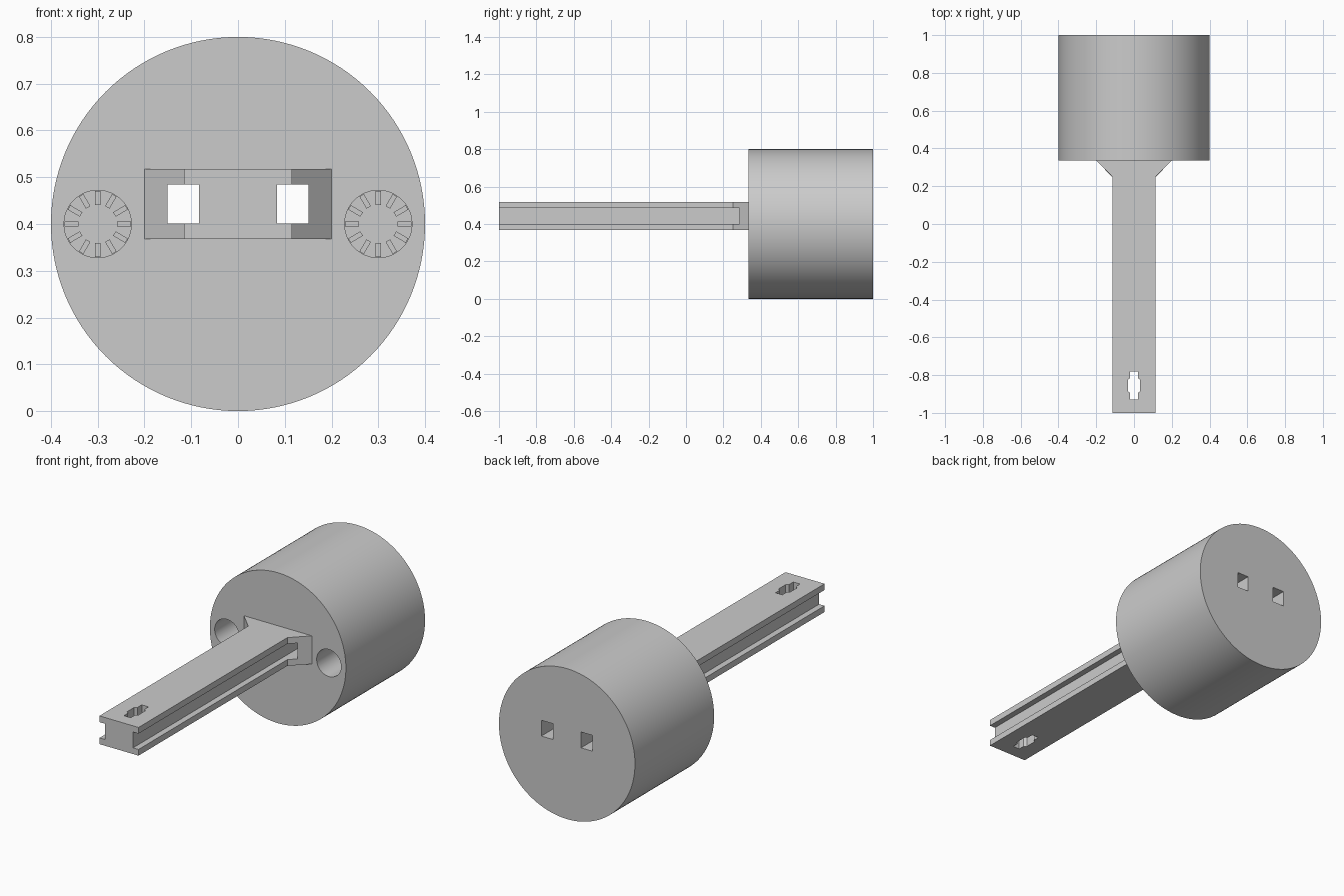
import bpy, math

if "Cube" in bpy.data.objects:
    bpy.data.objects.remove(bpy.data.objects["Cube"])

grey = bpy.data.materials.new("plain grey")
grey.use_nodes = True
COLOUR = (0.6, 0.6, 0.6, 1)
grey.diffuse_color = COLOUR
grey.node_tree.nodes["Principled BSDF"].inputs["Base Color"].default_value = COLOUR

AXIS_Z = 0.40       # height of the round body's axis
ROD_Z = 0.443       # height of the rod's middle
FACE_Y = 0.335      # front face of the round body


def cylinder(name, x, y0, y1, radius, sides):
    bpy.ops.mesh.primitive_cylinder_add(
        vertices=sides, radius=radius, depth=y1 - y0,
        location=(x, (y0 + y1) / 2, AXIS_Z), rotation=(math.pi / 2, 0, 0))
    bpy.context.object.name = name
    return bpy.context.object


def box(name, x0, x1, y0, y1, z0, z1):
    bpy.ops.mesh.primitive_cube_add(
        size=1, location=((x0 + x1) / 2, (y0 + y1) / 2, (z0 + z1) / 2))
    ob = bpy.context.object
    ob.name = name
    ob.scale = (x1 - x0, y1 - y0, z1 - z0)
    return ob


def prism(name, half, z0, z1):
    """Mirror a half outline (x, y) across x = 0 and extrude it upward."""
    outline = half + [(-x, y) for x, y in reversed(half)]
    n = len(outline)
    verts = [(x, y, z) for z in (z0, z1) for x, y in outline]
    faces = [list(range(n))[::-1], list(range(n, 2 * n))]
    faces += [(i, (i + 1) % n, n + (i + 1) % n, n + i) for i in range(n)]
    mesh = bpy.data.meshes.new(name)
    mesh.from_pydata(verts, [], faces)
    ob = bpy.data.objects.new(name, mesh)
    bpy.context.collection.objects.link(ob)
    return ob


def combine(target, other, operation):
    bpy.context.view_layer.objects.active = target
    mod = target.modifiers.new(operation.lower(), "BOOLEAN")
    mod.operation = operation
    mod.solver = "EXACT"
    mod.object = other
    bpy.ops.object.modifier_apply(modifier=mod.name)
    bpy.data.objects.remove(other)


# Round body with the flat rod flaring out where it joins
handle = cylinder("body_and_rod", 0, FACE_Y, 1, 0.4, 128)
rod = prism("rod", [(0.115, -1), (0.115, 0.25), (0.2, FACE_Y), (0.2, 0.4)],
            ROD_Z - 0.075, ROD_Z + 0.075)
combine(handle, rod, "UNION")

# Side grooves that carry on through the body as square tunnels
for side in (-1, 1):
    xs = sorted((side * 0.083, side * 0.151))
    combine(handle, box("groove_cutter", *xs, -1.1, 1.1,
                        ROD_Z - 0.042, ROD_Z + 0.042), "DIFFERENCE")

# Stepped slot near the rod tip
slot = prism("slot_cutter", [(0.02, -0.93), (0.02, -0.895), (0.033, -0.885),
                             (0.033, -0.825), (0.02, -0.815), (0.02, -0.78)],
             0.2, 0.7)
combine(handle, slot, "DIFFERENCE")

# Round sockets in the front face
SOCKET_END = 0.75
for side in (-1, 1):
    combine(handle, cylinder("socket_cutter", side * 0.3, 0.2, SOCKET_END,
                             0.072, 48), "DIFFERENCE")

handle.data.materials.clear()
handle.data.materials.append(grey)
bpy.ops.object.select_all(action="DESELECT")
handle.select_set(True)
bpy.context.view_layer.objects.active = handle
bpy.ops.object.shade_smooth_by_angle(angle=math.radians(30))

# Ring of ribs on the floor of each socket
for side, label in ((-1, "right"), (1, "left")):
    ribs = []
    for i in range(12):
        a = i * math.tau / 12
        r = 0.056
        bpy.ops.mesh.primitive_cube_add(
            size=1, rotation=(0, -a, 0),
            location=(side * 0.3 + r * math.cos(a), SOCKET_END - 0.02,
                      AXIS_Z + r * math.sin(a)))
        rib = bpy.context.object
        rib.scale = (0.03, 0.04, 0.011)
        ribs.append(rib)
    bpy.ops.object.select_all(action="DESELECT")
    for rib in ribs:
        rib.select_set(True)
    bpy.context.view_layer.objects.active = ribs[0]
    bpy.ops.object.join()
    ring = bpy.context.object
    ring.name = label + "_socket_ribs"
    ring.data.materials.clear()
    ring.data.materials.append(grey)
